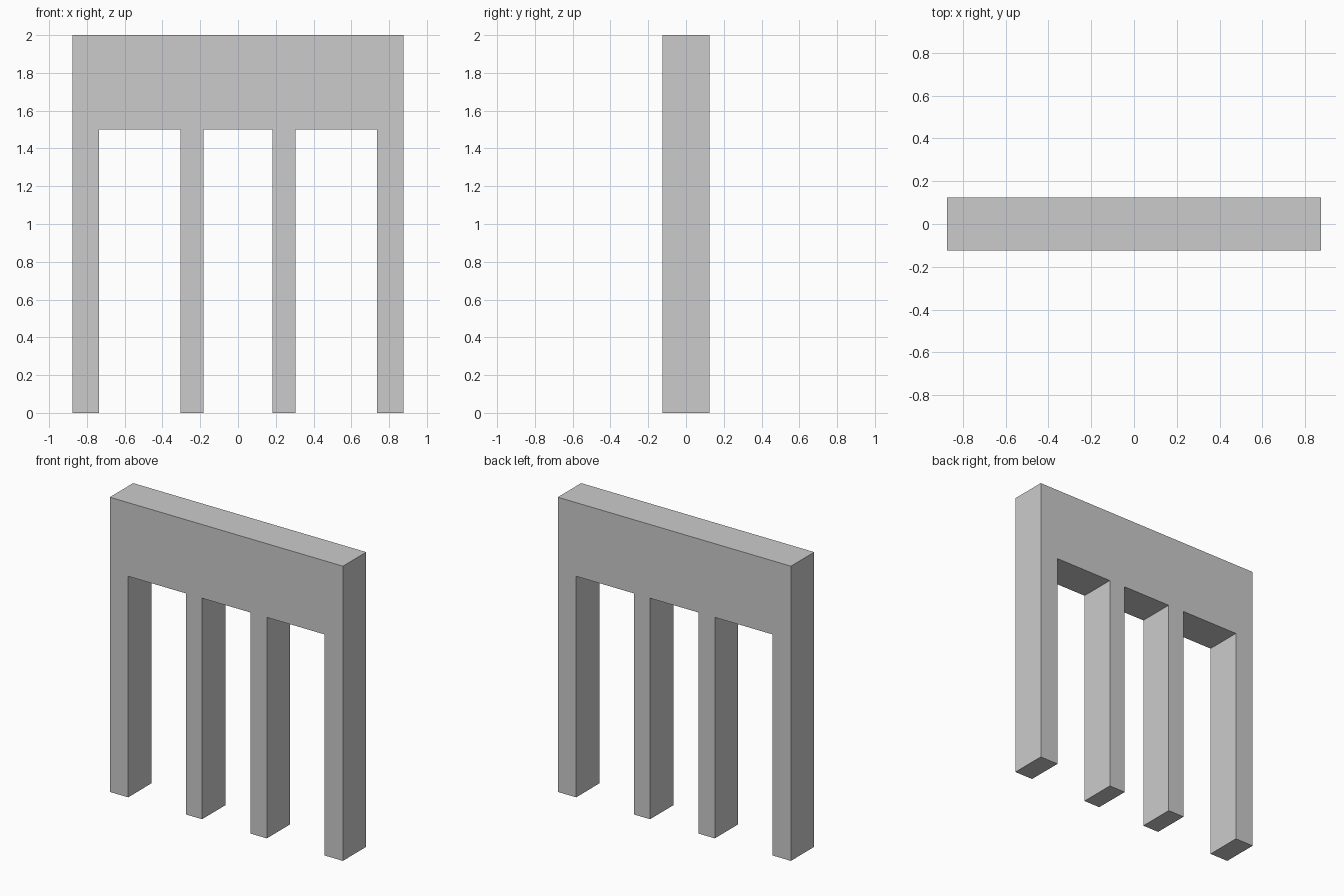
import bpy, bmesh

if "Cube" in bpy.data.objects:
    bpy.data.objects.remove(bpy.data.objects["Cube"])

HALF_W, HALF_D, TOP, LINTEL = 0.875, 0.125, 2.0, 1.5
OPENINGS = [(-0.737, -0.304), (-0.182, 0.182), (0.304, 0.737)]

# Front outline: wall with three doorways notched out of the bottom edge
outline = [(-HALF_W, 0)]
for left, right in OPENINGS:
    outline += [(left, 0), (left, LINTEL), (right, LINTEL), (right, 0)]
outline += [(HALF_W, 0), (HALF_W, TOP), (-HALF_W, TOP)]

# Extrude the outline through the wall thickness
bm = bmesh.new()
front = bm.faces.new([bm.verts.new((x, -HALF_D, z)) for x, z in outline])
ext = bmesh.ops.extrude_face_region(bm, geom=[front], use_keep_orig=True)
back = [v for v in ext["geom"] if isinstance(v, bmesh.types.BMVert)]
bmesh.ops.translate(bm, verts=back, vec=(0, 2 * HALF_D, 0))
bmesh.ops.recalc_face_normals(bm, faces=bm.faces)

mesh = bpy.data.meshes.new("colonnade_wall")
bm.to_mesh(mesh)
bm.free()
bpy.context.collection.objects.link(bpy.data.objects.new("colonnade_wall", mesh))
